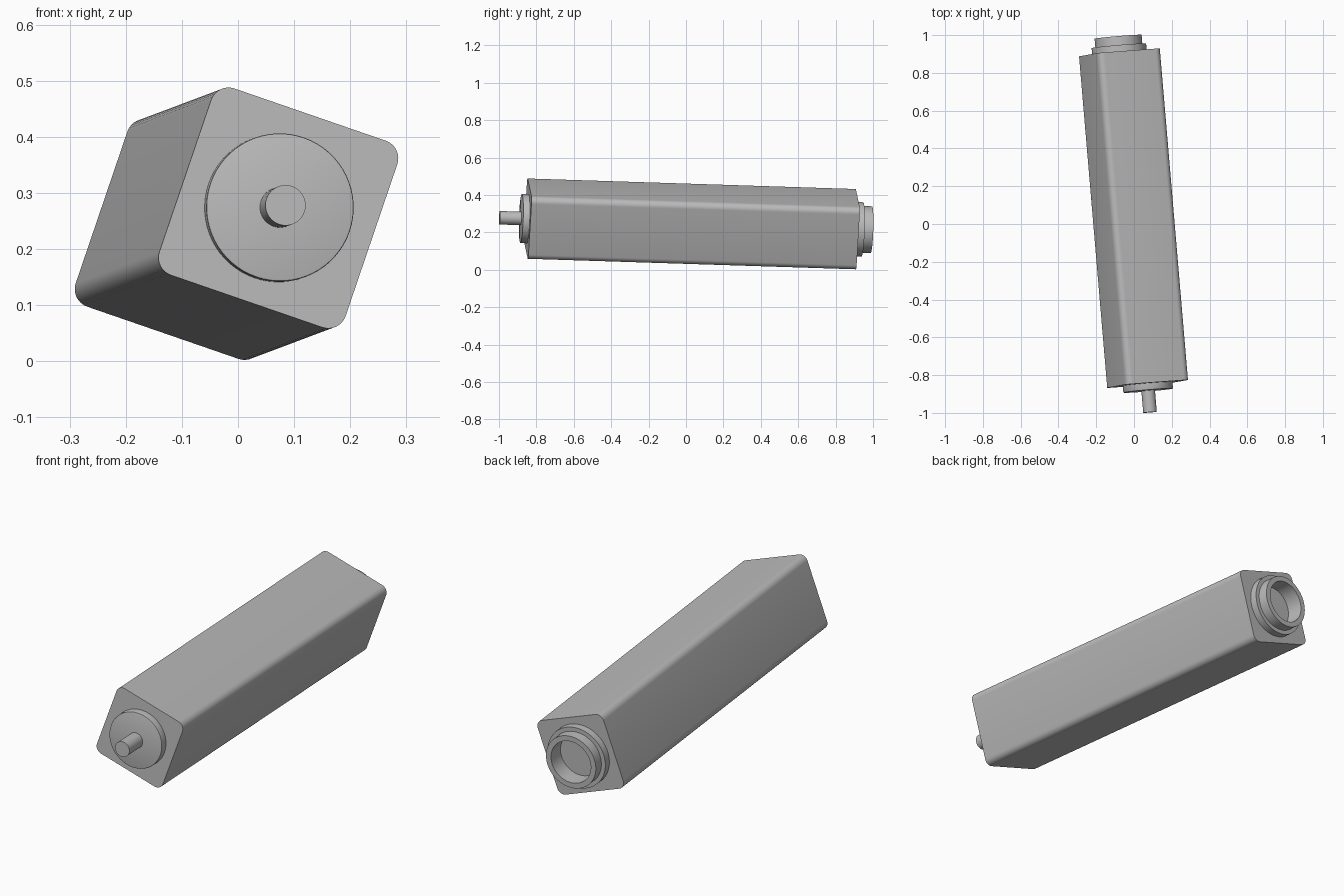
import bpy, bmesh, math
from mathutils import Matrix, Vector

cube = bpy.data.objects.get("Cube")
if cube:
    bpy.data.objects.remove(cube)

metal = bpy.data.materials.new("grey metal")
metal.use_nodes = True
grey = (0.5, 0.5, 0.5, 1)
metal.diffuse_color = grey
metal.node_tree.nodes["Principled BSDF"].inputs["Base Color"].default_value = grey

# Tilted frame: local y runs along the housing, front to back
axis = Vector((-0.085, 1, -0.032)).normalized()
roll = math.radians(18.8)
side = Vector((math.cos(roll), 0, -math.sin(roll)))
side = (side - axis * side.dot(axis)).normalized()
up = side.cross(axis)
frame = Matrix((side, axis, up)).transposed().to_4x4()
frame.translation = (0, 0, 0.246)


def finish(name, bm):
    bmesh.ops.recalc_face_normals(bm, faces=bm.faces)
    mesh = bpy.data.meshes.new(name)
    bm.to_mesh(mesh)
    bm.free()
    mesh.materials.append(metal)
    obj = bpy.data.objects.new(name, mesh)
    bpy.context.collection.objects.link(obj)
    obj.matrix_world = frame
    bpy.ops.object.select_all(action='DESELECT')
    obj.select_set(True)
    bpy.context.view_layer.objects.active = obj
    bpy.ops.object.shade_smooth_by_angle(angle=math.radians(35))
    return obj


def lathe(name, profile, sides=64):
    """Spin (radius, position along axis) points around the long axis."""
    bm = bmesh.new()
    verts = [bm.verts.new((r, y, 0)) for r, y in profile]
    edges = [bm.edges.new(pair) for pair in zip(verts, verts[1:])]
    bmesh.ops.spin(bm, geom=verts + edges, axis=(0, 1, 0), cent=(0, 0, 0),
                   angle=math.tau, steps=sides)
    bmesh.ops.remove_doubles(bm, verts=bm.verts, dist=1e-5)
    return finish(name, bm)


FRONT, BACK = -0.85, 0.912

# Square housing with rounded long edges
size = 0.352
bm = bmesh.new()
bmesh.ops.create_cube(bm, size=1)
bmesh.ops.scale(bm, vec=(size, BACK - FRONT, size), verts=bm.verts)
bmesh.ops.translate(bm, vec=(0, (FRONT + BACK) / 2, 0), verts=bm.verts)
long_edges = [e for e in bm.edges if abs(e.verts[0].co.y - e.verts[1].co.y) > 1]
bmesh.ops.bevel(bm, geom=long_edges, offset=0.033, segments=8, profile=0.5,
                affect='EDGES')
finish("housing", bm)

# Front boss with softened rim
lathe("front_boss", [(0, FRONT), (0.132, FRONT), (0.132, FRONT - 0.032),
                     (0.131, FRONT - 0.035), (0.128, FRONT - 0.036),
                     (0, FRONT - 0.036)])

# Output shaft
lathe("shaft", [(0, FRONT), (0.036, FRONT), (0.036, -1.001), (0, -1.001)], 40)

# Rear flange and hollow collar
lathe("rear_flange", [(0, BACK), (0.145, BACK), (0.145, BACK + 0.035),
                      (0.1, BACK + 0.035)])
END = 0.995
lathe("rear_collar", [(0.125, BACK), (0.125, END), (0.1, END),
                      (0.1, END - 0.082), (0, END - 0.082)])
